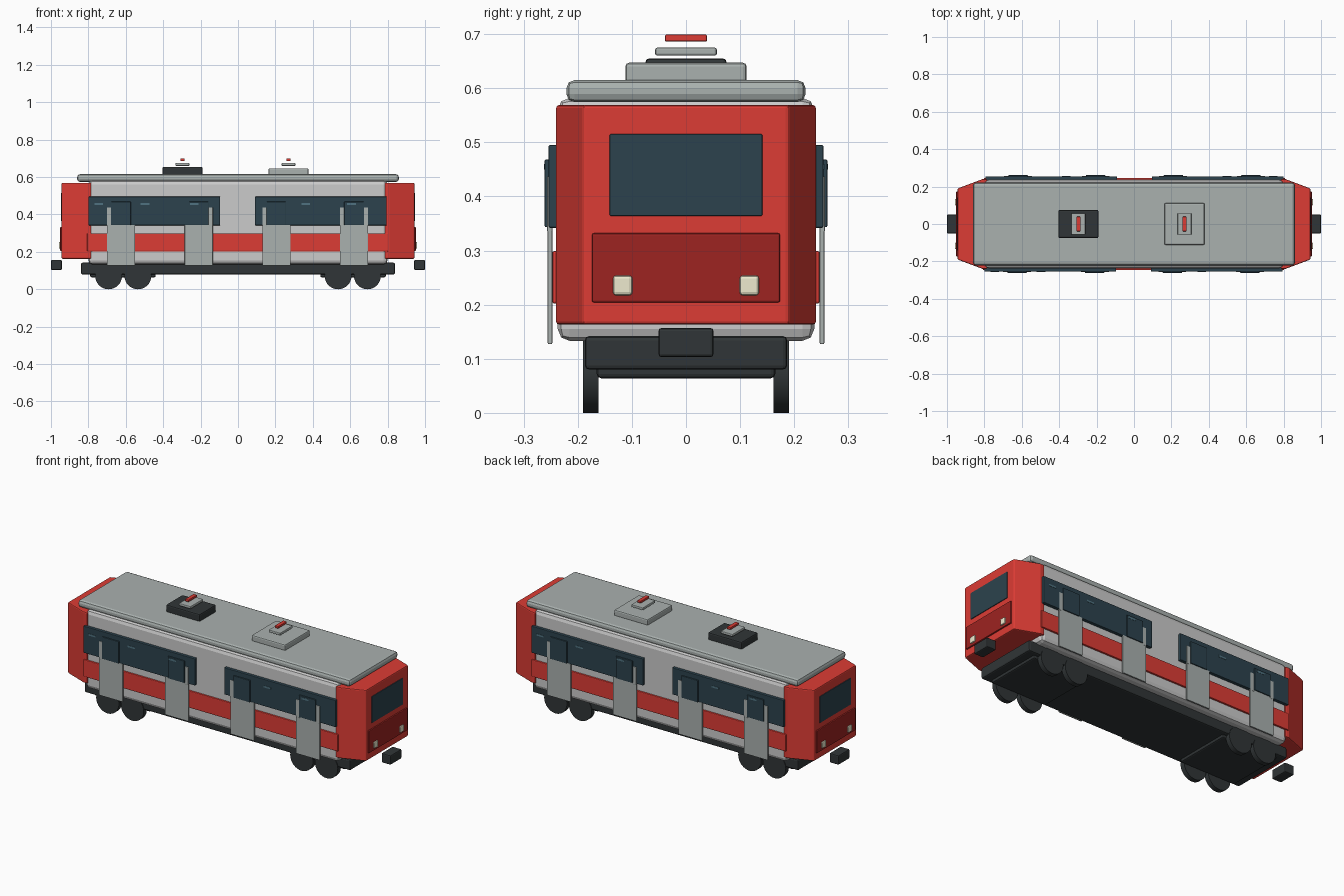
import bpy, bmesh, math

if "Cube" in bpy.data.objects:
    bpy.data.objects.remove(bpy.data.objects["Cube"])


def material(name, rgb):
    m = bpy.data.materials.new(name)
    m.diffuse_color = (*rgb, 1)
    m.use_nodes = True
    m.node_tree.nodes["Principled BSDF"].inputs["Base Color"].default_value = m.diffuse_color
    return m


RED = material("red", (0.72, 0.045, 0.035))
DEEP = material("deep_red", (0.34, 0.017, 0.015))
DARK = material("charcoal", (0.03, 0.036, 0.038))
GLASS = material("glass", (0.025, 0.055, 0.075))
SHINE = material("glass_shine", (0.08, 0.17, 0.22))
STEEL = material("steel", (0.40, 0.44, 0.43))
LAMP = material("lamp", (0.85, 0.82, 0.62))


def finish(ob, mat, bevel=0, segments=2):
    if mat:
        ob.data.materials.append(mat)
    if bevel:
        b = ob.modifiers.new("bevel", "BEVEL")
        b.width, b.segments = bevel, segments
    return ob


def box(name, x, y, z, mat=None, bevel=0.004):
    """Box from (min, max) ranges on each axis."""
    bpy.ops.mesh.primitive_cube_add(size=1, location=[sum(r) / 2 for r in (x, y, z)])
    ob = bpy.context.object
    ob.name = name
    for v in ob.data.vertices:
        v.co = [c * abs(r[1] - r[0]) for c, r in zip(v.co, (x, y, z))]
    return finish(ob, mat, bevel)


def prism(name, outline, z0, z1, mat, bevel):
    bm = bmesh.new()
    face = bm.faces.new([bm.verts.new((x, y, z0)) for x, y in outline])
    top = bmesh.ops.extrude_face_region(bm, geom=[face])["geom"]
    bmesh.ops.translate(bm, vec=(0, 0, z1 - z0),
                        verts=[g for g in top if isinstance(g, bmesh.types.BMVert)])
    bmesh.ops.recalc_face_normals(bm, faces=bm.faces)
    me = bpy.data.meshes.new(name)
    bm.to_mesh(me)
    bm.free()
    ob = bpy.data.objects.new(name, me)
    bpy.context.collection.objects.link(ob)
    return finish(ob, mat, bevel)


# Main shell, roof and underframe
box("body", (-0.80, 0.80), (-0.237, 0.237), (0.133, 0.582), None, 0.022)
box("roof", (-0.86, 0.86), (-0.221, 0.221), (0.574, 0.615), STEEL, 0.015)
box("chassis", (-0.84, 0.84), (-0.187, 0.187), (0.08, 0.142), DARK, 0.008)

# Roof equipment
for label, cx, hy, top, mat in (("rear", -0.297, 0.075, 0.655, DARK),
                                ("front", 0.27, 0.112, 0.647, STEEL)):
    box(label + "_roof_unit", (cx - 0.107, cx + 0.107), (-hy, hy), (0.61, top), mat, 0.007)
    box(label + "_roof_plate", (cx - 0.037, cx + 0.037), (-0.057, 0.057), (0.66, 0.675), STEEL)
    box(label + "_contact_bar", (cx - 0.011, cx + 0.011), (-0.039, 0.039), (0.686, 0.699), RED, 0.003)

# Both ends: tapered cab, windscreen, panel, lamps, coupler, bogie
for s, end in ((1, "right"), (-1, "left")):
    def ex(a, b):
        return (min(s * a, s * b), max(s * a, s * b))
    prism(end + "_cab", [(s * 0.785, -0.24), (s * 0.81, -0.24), (s * 0.943, -0.19),
                         (s * 0.943, 0.19), (s * 0.81, 0.24), (s * 0.785, 0.24)],
          0.163, 0.569, RED, 0.006)
    box(end + "_windscreen", ex(0.93, 0.947), (-0.141, 0.141), (0.364, 0.515), GLASS, 0.002)
    box(end + "_nose_panel", ex(0.93, 0.951), (-0.174, 0.174), (0.204, 0.332), DEEP)
    for y in (-0.117, 0.117):
        box(end + "_headlamp", ex(0.94, 0.958), (y - 0.018, y + 0.018), (0.217, 0.254), LAMP, 0.006)
    box(end + "_coupler", ex(0.942, 1.0), (-0.051, 0.051), (0.103, 0.157), DARK, 0.006)
    box(end + "_bogie", ex(0.44, 0.79), (-0.165, 0.165), (0.064, 0.10), DARK, 0.008)
    for x in (0.535, 0.692):
        for y in (-0.176, 0.176):
            bpy.ops.mesh.primitive_cylinder_add(vertices=32, radius=0.072, depth=0.028,
                                                location=(s * x, y, 0.072),
                                                rotation=(math.pi / 2, 0, 0))
            wheel = bpy.context.object
            wheel.name = end + "_wheel"
            finish(wheel, DARK)
            bpy.ops.object.shade_smooth_by_angle()

# Both sides, the back one being the front one turned half way round
for s, side in ((1, "front"), (-1, "back")):
    def panel(name, x0, x1, y0, y1, z, mat, bevel=0.002):
        xs, ys = sorted((s * x0, s * x1)), sorted((-s * y0, -s * y1))
        return box(side + "_" + name, xs, ys, z, mat, bevel)

    panel("stripe", -0.807, 0.803, 0.225, 0.247, (0.202, 0.299), RED, 0.004)
    for x0, x1 in ((-0.80, -0.095), (0.09, 0.795)):
        panel("window_band", x0, x1, 0.23, 0.254, (0.342, 0.495), GLASS, 0.003)
    # Doors with glass and the posts beside it
    for cx, posts in ((-0.625, (-1,)), (-0.21, (1,)), (0.205, (-1,)), (0.62, (-1, 1))):
        panel("door", cx - 0.075, cx + 0.075, 0.247, 0.2555, (0.127, 0.345), STEEL)
        panel("door_window", cx - 0.052, cx + 0.052, 0.25, 0.261, (0.343, 0.468), GLASS)
        for p in posts:
            px = cx + p * 0.064
            panel("door_post", px - 0.011, px + 0.011, 0.247, 0.2565, (0.335, 0.437), STEEL, 0.001)
    # Small glints on the glass
    for x in (-0.745, -0.497, -0.233, 0.362, 0.607):
        out = 0.2622 if x in (-0.233, 0.607) else 0.2555
        panel("window_glint", x - 0.023, x + 0.023, 0.25, out, (0.450, 0.460), SHINE, 0)
